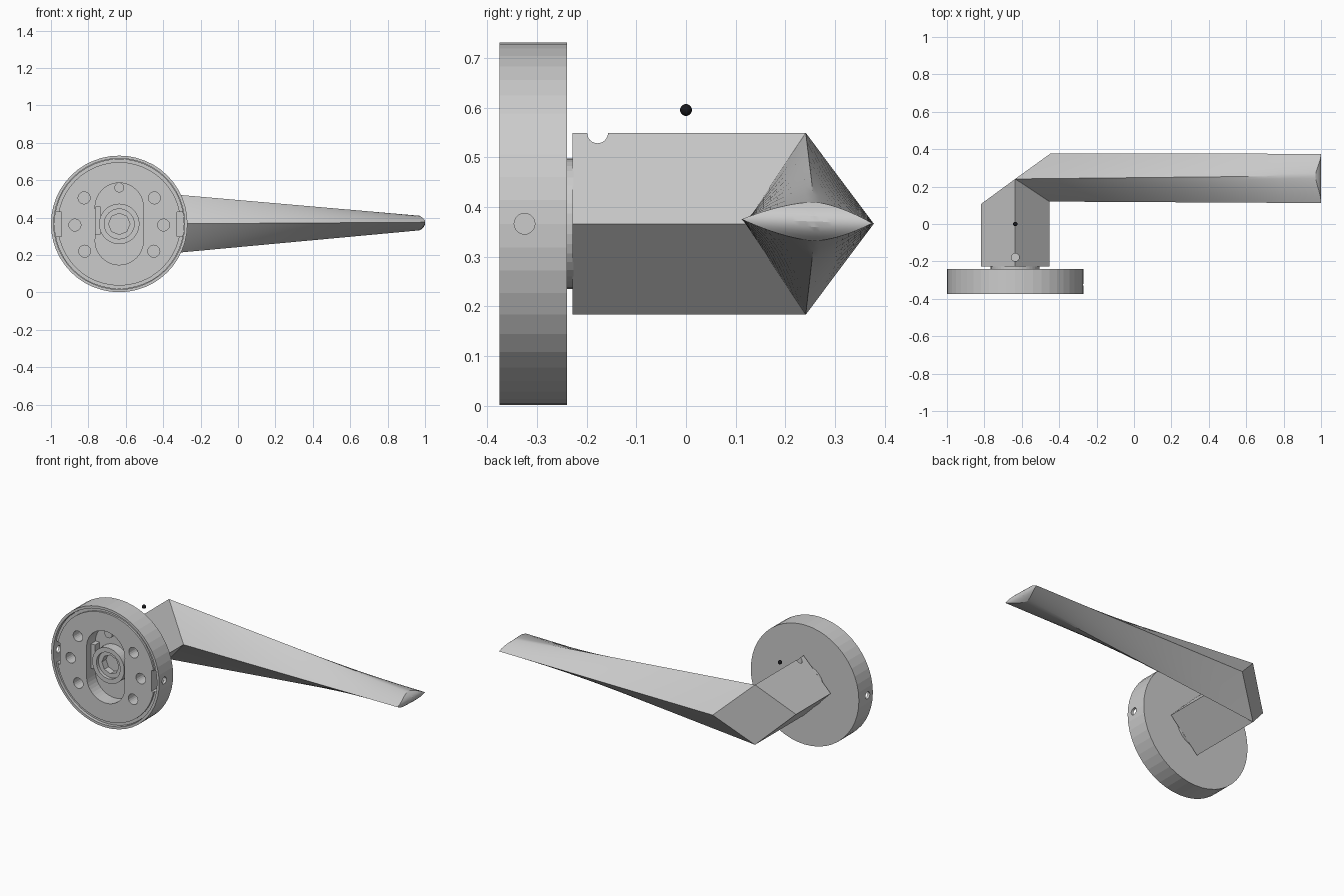
import bpy, bmesh
from math import pi
from mathutils import Vector

if "Cube" in bpy.data.objects:
    bpy.data.objects.remove(bpy.data.objects["Cube"])

CX, CZ = -0.635, 0.366          # axis of the rosette and neck


def cyl(name, r, y0, y1, x=CX, z=CZ, n=32):
    """Cylinder along y."""
    bpy.ops.mesh.primitive_cylinder_add(vertices=n, radius=r, depth=y1 - y0,
                                        location=(x, (y0 + y1) / 2, z), rotation=(pi / 2, 0, 0))
    ob = bpy.context.object
    ob.name = name
    return ob


def box(name, lo, hi):
    bpy.ops.mesh.primitive_cube_add(size=1, location=[(a + b) / 2 for a, b in zip(lo, hi)])
    ob = bpy.context.object
    ob.name = name
    ob.scale = [b - a for a, b in zip(lo, hi)]
    return ob


def cut(target, *cutters):
    """Subtract the cutters from the target and delete them."""
    for c in cutters:
        m = target.modifiers.new("cut", 'BOOLEAN')
        m.operation, m.solver, m.object = 'DIFFERENCE', 'EXACT', c
        bpy.context.view_layer.objects.active = target
        bpy.ops.object.modifier_apply(modifier=m.name)
        bpy.data.objects.remove(c)


def smooth(ob, angle):
    bpy.ops.object.select_all(action='DESELECT')
    ob.select_set(True)
    bpy.context.view_layer.objects.active = ob
    bpy.ops.object.shade_smooth_by_angle(angle=angle)


# Rosette cover: open cup with a set-screw hole on each side
cover = cyl("rosette_cover", 0.365, -0.375, -0.24, n=48)
cut(cover, cyl("cover_cut", 0.35, -0.40, -0.262, n=48))
for s in (-1, 1):
    bpy.ops.mesh.primitive_cylinder_add(vertices=20, radius=0.021, depth=0.08, rotation=(0, pi / 2, 0),
                                        location=(CX + s * 0.365, -0.325, CZ))
    cut(cover, bpy.context.object)

# Mounting plate inside the cover, with a stepped edge
plate = cyl("mounting_plate", 0.33, -0.37, -0.262, n=48)
edge = cyl("plate_edge", 0.348, -0.358, -0.262, n=48)
for s in (-1, 1):
    for ob in (plate, edge):
        x0, x1 = sorted((CX + s * 0.308, CX + s * 0.36))
        cut(ob, box("notch", (x0, -0.40, 0.30), (x1, -0.30, 0.43)))
    # screw holes
    for dx, z in ((0.188, 0.505), (0.237, 0.36), (0.185, 0.22)):
        for ob in (plate, edge):
            cut(ob, cyl("hole", 0.032, -0.40, -0.30, CX + s * dx, z, 20))
# Central stadium-shaped opening
for ob in (plate, edge):
    cut(ob, cyl("slot_top", 0.129, -0.40, -0.285, z=0.456, n=40),
        cyl("slot_bottom", 0.129, -0.40, -0.285, z=0.276, n=40),
        box("slot_mid", (CX - 0.128, -0.40, 0.276), (CX + 0.128, -0.285, 0.456)))

# Spindle socket, its guide block and small stop pin
socket = cyl("spindle_socket", 0.108, -0.345, -0.27, n=40)
cut(socket, cyl("step", 0.08, -0.40, -0.325, n=40), cyl("bore", 0.057, -0.40, -0.25, n=8))
guide = box("guide_block", (-0.762, -0.33, 0.31), (-0.735, -0.27, 0.46))
pin = cyl("stop_pin", 0.026, -0.345, -0.27, z=0.56, n=20)

# Collar between rosette and handle
collar = cyl("neck_collar", 0.131, -0.25, -0.226, n=40)

# Handle: diamond neck, flat chamfered corner, lever lofted to a thin rounded tip
N = 10
F, T = Vector((-0.452, 0.12, CZ)), Vector((CX, 0.241, 0.549))
B, D = Vector((-0.445, 0.378, CZ)), Vector((CX, 0.241, 0.183))
L = Vector((-0.818, 0.107, CZ))
start = [a.lerp(b, i / N) for a, b in ((F, T), (T, B), (B, D), (D, F)) for i in range(N)]


def tip_ring(s):
    """Lens section at the tip, flattened by s; s = 0 is the end line."""
    ring = []
    for q, (ya, yb) in enumerate(((0.112, 0.258), (0.258, 0.375), (0.375, 0.258), (0.258, 0.112))):
        for i in range(N):
            t = i / N
            y = ya + (yb - ya) * t
            u = t if q in (0, 2) else 1 - t
            h = 0.039 * (1 - (1 - u) ** 1.6) * s
            zc = 0.375 - 0.008 * (y - 0.112) / 0.263
            ring.append(Vector((1 - 0.03 * (h / 0.039) ** 2, y, zc + (h if q < 2 else -h))))
    return ring


end = tip_ring(1)
rings = [[a.lerp(b, k / 8) for a, b in zip(start, end)] for k in range(9)]
rings += [tip_ring(s) for s in (0.8, 0.55, 0.28, 0)]
bm = bmesh.new()
vr = [[bm.verts.new(p) for p in r] for r in rings]
M = 4 * N
for r0, r1 in zip(vr, vr[1:]):
    for i in range(M):
        j = (i + 1) % M
        bm.faces.new((r0[i], r0[j], r1[j], r1[i]))
bF, bT, bL, bD = (bm.verts.new((v.x, -0.228, v.z)) for v in (F, T, L, D))
vL, c = bm.verts.new(L), vr[0]
for f in ([bF] + c[:N + 1] + [bT], [bT, c[N], vL, bL], [vL] + c[N:3 * N + 1],
          [bL, vL, c[3 * N], bD], [bD] + c[3 * N:] + [c[0], bF], [bF, bT, bL, bD]):
    bm.faces.new(f)
bmesh.ops.remove_doubles(bm, verts=bm.verts, dist=0.0002)
bmesh.ops.recalc_face_normals(bm, faces=bm.faces)
me = bpy.data.meshes.new("lever_handle")
bm.to_mesh(me)
bm.free()
handle = bpy.data.objects.new("lever_handle", me)
bpy.context.collection.objects.link(handle)

# Set-screw hole in the top ridge of the neck
bpy.ops.mesh.primitive_cylinder_add(vertices=24, radius=0.021, depth=0.15, location=(CX, -0.178, 0.535))
cut(handle, bpy.context.object)
smooth(handle, 0.35)

# Small dark ball floating above the neck
bpy.ops.mesh.primitive_uv_sphere_add(segments=16, ring_count=10, radius=0.012, location=(CX, 0, 0.595))
ball = bpy.context.object
ball.name = "loose_screw_ball"
dark = bpy.data.materials.new("dark")
dark.diffuse_color = (0.01, 0.01, 0.012, 1)
dark.use_nodes = True
dark.node_tree.nodes["Principled BSDF"].inputs["Base Color"].default_value = dark.diffuse_color
ball.data.materials.append(dark)
smooth(ball, 0.6)
